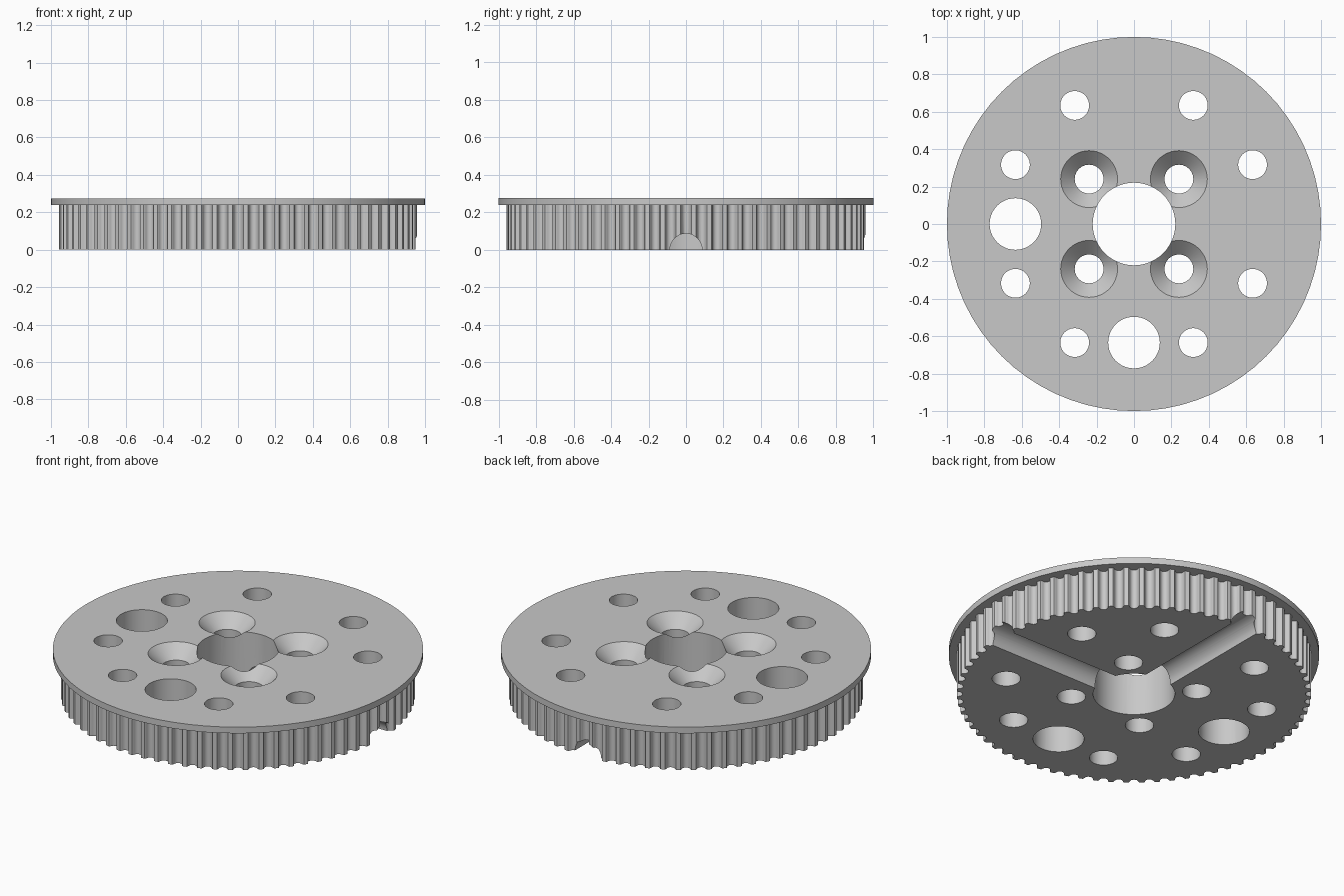
import bpy, bmesh, math
from math import sin, cos, pi

default = bpy.data.objects.get("Cube")
if default:
    bpy.data.objects.remove(default)

TEETH = 72
R_BODY, Z_FLANGE, Z_TOP = 0.957, 0.238, 0.275

grey = bpy.data.materials.new("light grey")
grey.use_nodes = True
colour = (0.58, 0.58, 0.58, 1)
grey.diffuse_color = colour
grey.node_tree.nodes["Principled BSDF"].inputs["Base Color"].default_value = colour


def prism(name, rings):
    """Solid through a list of closed rings of equal length, capped at both ends."""
    bm = bmesh.new()
    loops = [[bm.verts.new(p) for p in ring] for ring in rings]
    n = len(loops[0])
    for a, b in zip(loops, loops[1:]):
        for i in range(n):
            j = (i + 1) % n
            bm.faces.new((a[i], a[j], b[j], b[i]))
    bm.faces.new(loops[0][::-1])
    bm.faces.new(loops[-1])
    bmesh.ops.recalc_face_normals(bm, faces=bm.faces)
    mesh = bpy.data.meshes.new(name)
    bm.to_mesh(mesh)
    bm.free()
    mesh.materials.append(grey)
    obj = bpy.data.objects.new(name, mesh)
    bpy.context.collection.objects.link(obj)
    return obj


def lathe(name, x, y, steps, n=48):
    """Round solid about a vertical axis from (radius, height) steps."""
    return prism(name, [[(x + r * cos(2 * pi * i / n), y + r * sin(2 * pi * i / n), z)
                         for i in range(n)] for r, z in steps])


def combine(target, tool, operation):
    mod = target.modifiers.new(operation.lower(), 'BOOLEAN')
    mod.operation, mod.solver, mod.object = operation, 'EXACT', tool
    bpy.context.view_layer.objects.active = target
    bpy.ops.object.modifier_apply(modifier=mod.name)
    bpy.data.objects.remove(tool)


# Toothed body: rounded belt grooves (half width, depth) around the rim
half = [(0.030, 0), (0.0255, 0.0055), (0.0232, 0.0144), (0.019, 0.0228), (0.0105, 0.03)]
groove = [(-w, d) for w, d in half] + [(0, 0.0322)] + half[::-1]
outline = []
for k in range(TEETH):
    a = 2 * pi * k / TEETH
    for w, d in groove:
        t = a + w / R_BODY
        outline.append(((R_BODY - d) * cos(t), (R_BODY - d) * sin(t)))
pulley = prism("toothed_pulley", [[(x, y, z) for x, y in outline]
                                  for z in (0, Z_FLANGE + 0.015)])

# Flange disc on top
combine(pulley, lathe("flange", 0, 0, [(1, Z_FLANGE), (1, Z_TOP)], 72), 'UNION')

# Straight holes: centre bore, two large holes, eight small holes
holes = [(0, 0, 0.221), (-0.634, 0, 0.138), (0, -0.634, 0.138)]
for sx in (-1, 1):
    for sy in (-1, 1):
        holes += [(sx * 0.634, sy * 0.317, 0.077), (sx * 0.317, sy * 0.634, 0.077)]
for x, y, r in holes:
    combine(pulley, lathe("hole", x, y, [(r, -0.1), (r, 0.4)]), 'DIFFERENCE')

# Four countersunk screw holes around the bore
for sx in (-1, 1):
    for sy in (-1, 1):
        steps = [(0.077, -0.1), (0.077, Z_TOP - 0.075), (0.152, Z_TOP), (0.172, Z_TOP + 0.02)]
        combine(pulley, lathe("screw_hole", sx * 0.24, sy * 0.24, steps), 'DIFFERENCE')

# Two half-round channels underneath, from the bore out to the rim
for along_x in (True, False):
    rings = []
    for s in (0.05, 1.1):
        ring = [(0.086 * cos(2 * pi * i / 48), 0.086 * sin(2 * pi * i / 48)) for i in range(48)]
        rings.append([(s, u, v) if along_x else (u, s, v) for u, v in ring])
    combine(pulley, prism("channel", rings), 'DIFFERENCE')

# Smooth curved walls, sharp edges kept
bpy.ops.object.select_all(action='DESELECT')
pulley.select_set(True)
bpy.context.view_layer.objects.active = pulley
bpy.ops.object.shade_smooth_by_angle(angle=math.radians(30))
